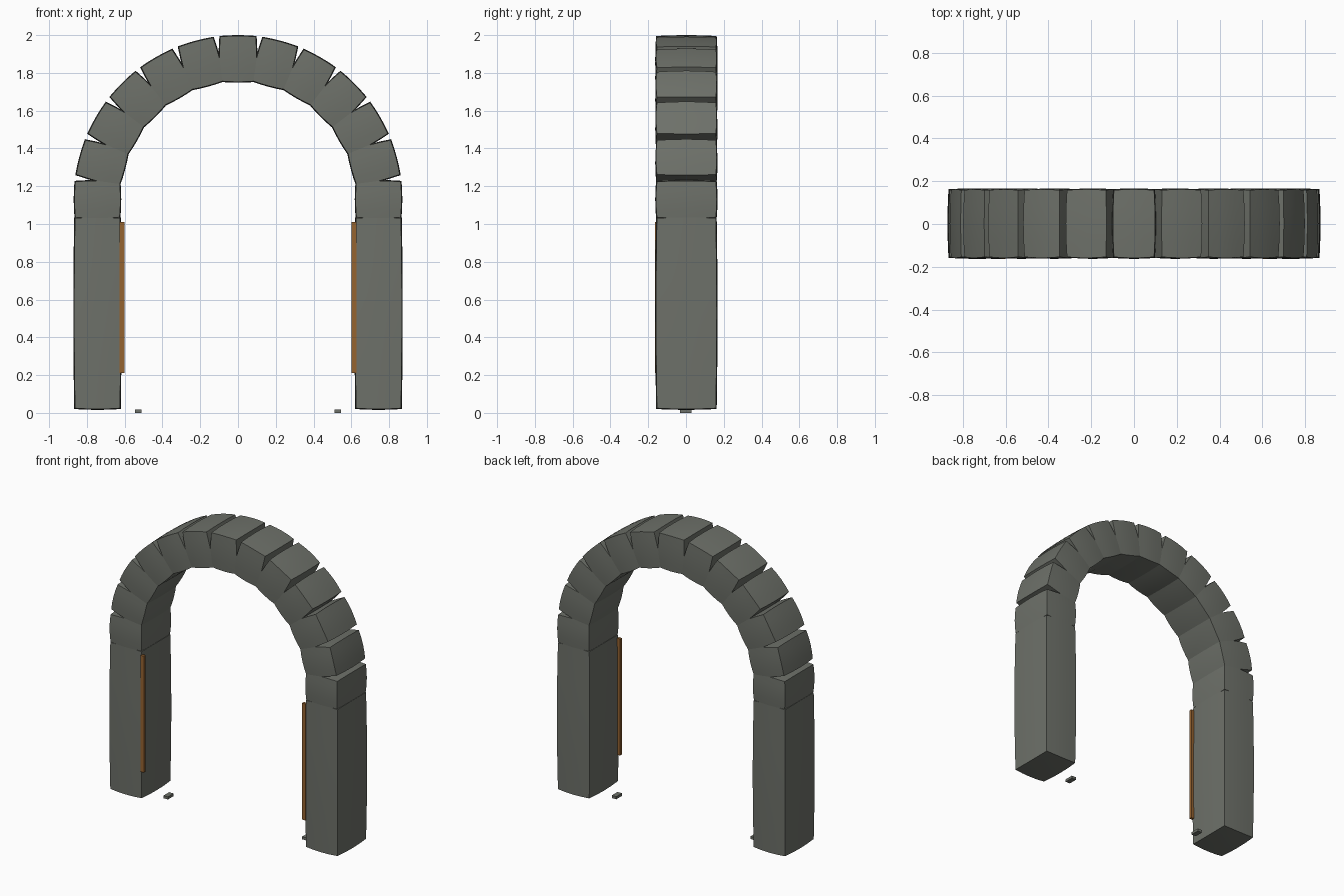
import bpy, bmesh, math
from mathutils import Matrix, Vector

if "Cube" in bpy.data.objects:
    bpy.data.objects.remove(bpy.data.objects["Cube"])


def material(name, rgb):
    m = bpy.data.materials.new(name)
    m.diffuse_color = (*rgb, 1)
    m.use_nodes = True
    m.node_tree.nodes["Principled BSDF"].inputs["Base Color"].default_value = m.diffuse_color
    return m


STONE = material("grey stone", (0.155, 0.165, 0.143))
WOOD = material("brown wood", (0.30, 0.125, 0.03))


def block(name, half, matrix, mat, bulge=0.0, cuts=0):
    """Box with optional softly swollen faces, placed by a matrix."""
    bm = bmesh.new()
    bmesh.ops.create_cube(bm, size=2)
    if cuts:
        bmesh.ops.subdivide_edges(bm, edges=bm.edges[:], cuts=cuts, use_grid_fill=True)
    for v in bm.verts:
        u = v.co.copy()
        for i in range(3):
            a, b = u[(i + 1) % 3], u[(i + 2) % 3]
            v.co[i] = u[i] * (half[i] + bulge * (1 - (a * a + b * b) / 2))
    bm.transform(matrix)
    bmesh.ops.recalc_face_normals(bm, faces=bm.faces[:])
    me = bpy.data.meshes.new(name)
    bm.to_mesh(me)
    bm.free()
    me.materials.append(mat)
    ob = bpy.data.objects.new(name, me)
    bpy.context.collection.objects.link(ob)
    if cuts:
        bpy.ops.object.select_all(action='DESELECT')
        ob.select_set(True)
        bpy.context.view_layer.objects.active = ob
        bpy.ops.object.shade_smooth_by_angle(angle=math.radians(30))
    return ob


# Ring of arch stones, one every 15 degrees around the arch centre
CENTRE_Z, MID_RADIUS, Y = 1.13, 0.744, 0.002
for i in range(-6, 7):
    place = (Matrix.Translation((0, Y, CENTRE_Z))
             @ Matrix.Rotation(math.radians(15 * i), 4, 'Y')
             @ Matrix.Translation((0, 0, MID_RADIUS)))
    block(f"arch_stone_{i + 7}", (0.094, 0.156, 0.117), place, STONE, 0.009, 3)

for side, s in (("left", -1), ("right", 1)):
    # Tall pillar under each end of the arch
    block(f"{side}_pillar", (0.119, 0.156, 0.503),
          Matrix.Translation((s * 0.744, Y, 0.528)), STONE, 0.009, 3)
    # Thin wooden strip on the inner front edge of the pillar
    block(f"{side}_wood_strip", (0.013, 0.010, 0.40),
          Matrix.Translation((s * 0.614, -0.154, 0.61)), WOOD)
    # Small floor plate inside the opening
    block(f"{side}_floor_plate", (0.017, 0.031, 0.009),
          Matrix.Translation((s * 0.527, -0.002, 0.009)), STONE)
